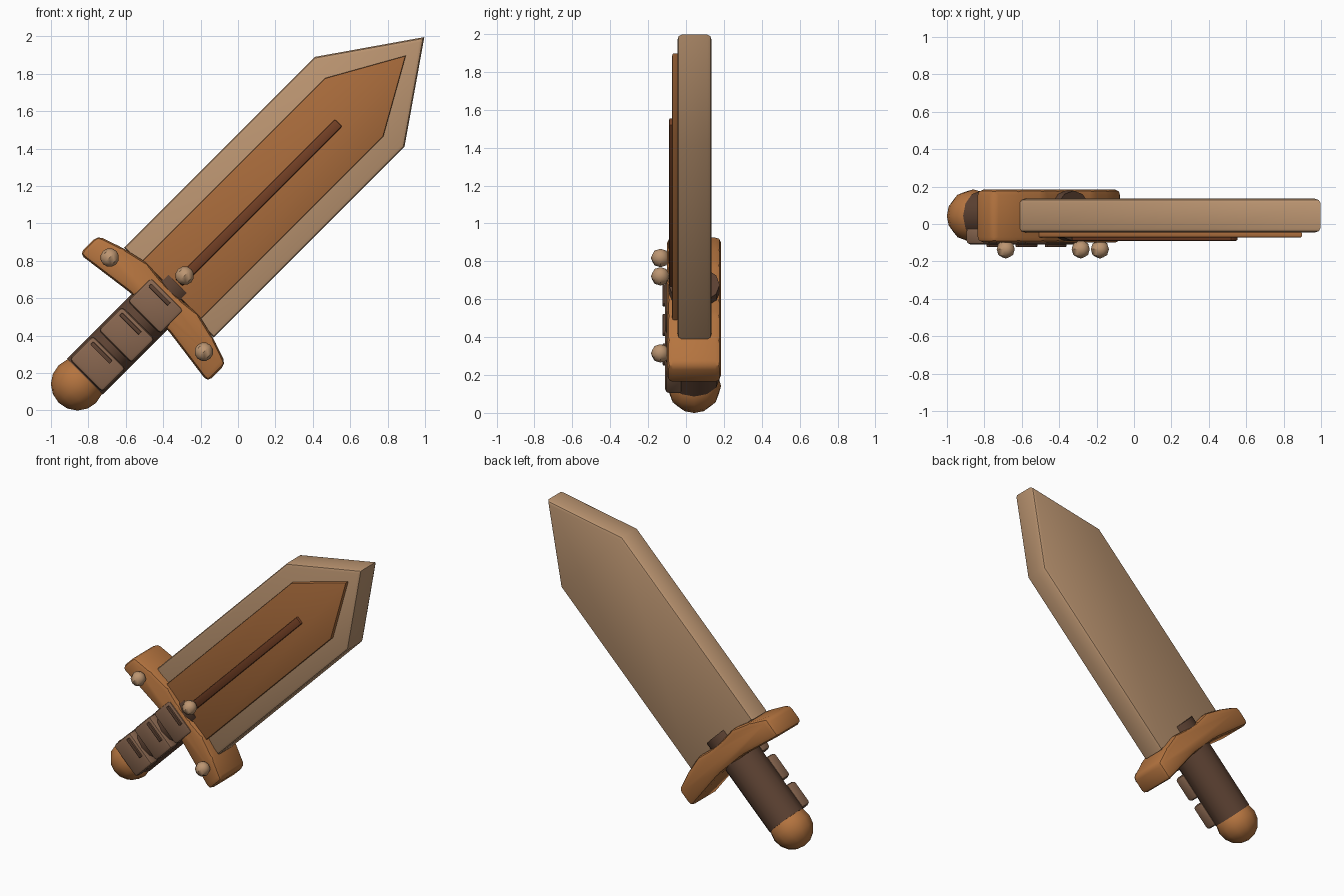
import bpy, bmesh, math
from mathutils import Matrix, Vector

if "Cube" in bpy.data.objects:
    bpy.data.objects.remove(bpy.data.objects["Cube"])

# Local frame: x runs along the sword, y is depth, z runs across; tilted 45 degrees
POSE = Matrix.Translation((-0.5, 0, 0.5)) @ Matrix.Rotation(math.radians(-45), 4, 'Y')
MID = 0.043


def mat(name, r, g, b):
    m = bpy.data.materials.new(name)
    m.diffuse_color = (r, g, b, 1)
    m.use_nodes = True
    m.node_tree.nodes["Principled BSDF"].inputs["Base Color"].default_value = m.diffuse_color
    return m


PALE = mat("pale_wood", 0.50, 0.30, 0.165)
ORANGE = mat("orange_wood", 0.40, 0.15, 0.045)
GUARD = mat("guard_wood", 0.46, 0.175, 0.05)
DARK = mat("dark_wood", 0.11, 0.055, 0.033)
WRAP = mat("wrap_leather", 0.25, 0.135, 0.08)
RED = mat("red_wood", 0.17, 0.05, 0.018)


def finish(name, bm, material):
    bmesh.ops.recalc_face_normals(bm, faces=bm.faces[:])
    me = bpy.data.meshes.new(name)
    bm.to_mesh(me)
    bm.free()
    me.materials.append(material)
    ob = bpy.data.objects.new(name, me)
    bpy.context.collection.objects.link(ob)
    ob.matrix_world = POSE
    bpy.ops.object.select_all(action='DESELECT')
    ob.select_set(True)
    bpy.context.view_layer.objects.active = ob
    bpy.ops.object.shade_smooth_by_angle(angle=math.radians(35))
    return ob


def prism(name, half, y0, y1, material, bevel=0.0, rim_only=True, segments=2):
    """Extrude a profile, given as its z >= 0 half, mirrored across the sword axis."""
    pts = half + [(x, -z) for x, z in reversed(half) if z > 0]
    bm = bmesh.new()
    face = bm.faces.new([bm.verts.new((x, y0, z)) for x, z in pts])
    ext = bmesh.ops.extrude_face_region(bm, geom=[face])
    for v in ext['geom']:
        if isinstance(v, bmesh.types.BMVert):
            v.co.y = y1
    if bevel:
        edges = [e for e in bm.edges
                 if not rim_only or abs(e.verts[0].co.y - e.verts[1].co.y) < 1e-5]
        bmesh.ops.bevel(bm, geom=edges, offset=bevel, segments=segments,
                        profile=0.5, affect='EDGES', clamp_overlap=True)
    return finish(name, bm, material)


def box(name, x0, x1, y0, y1, z0, z1, material, bevel):
    bm = bmesh.new()
    bmesh.ops.create_cube(bm, size=1)
    for v in bm.verts:
        v.co = Vector(((x0 + x1) / 2 + v.co.x * (x1 - x0),
                       (y0 + y1) / 2 + v.co.y * (y1 - y0),
                       (z0 + z1) / 2 + v.co.z * (z1 - z0)))
    bmesh.ops.bevel(bm, geom=bm.edges[:], offset=bevel, segments=2,
                    profile=0.5, affect='EDGES')
    return finish(name, bm, material)


def ball(name, x, y, z, r, u, v, material):
    bm = bmesh.new()
    bmesh.ops.create_uvsphere(bm, u_segments=u, v_segments=v, radius=r,
                              matrix=Matrix.Translation((x, y, z)) @ Matrix.Rotation(math.pi / 2, 4, 'Y'))
    return finish(name, bm, material)


# Blade, raised panel and centre ridge
prism("blade", [(0.184, 0.34), (1.626, 0.34), (2.116, 0)], -0.045, 0.135, PALE, 0.022)
prism("blade_panel", [(0.206, 0.22), (1.586, 0.22), (1.976, 0)], -0.073, -0.04, ORANGE, 0.008)
box("blade_ridge", 0.26, 1.468, -0.09, -0.055, -0.027, 0.027, RED, 0.008)

# Swept crossguard
prism("crossguard", [(0.0, 0.0), (0.04, 0.13), (-0.008, 0.485), (0.13, 0.485),
                     (0.18, 0.34), (0.215, 0.19), (0.2, 0.06)][1:], -0.1, 0.185, GUARD, 0.03, False)

# Grip core running through the guard
bm = bmesh.new()
bmesh.ops.create_cone(bm, cap_ends=True, segments=12, radius1=0.135, radius2=0.135, depth=0.7,
                      matrix=Matrix.Translation((-0.1, MID, 0)) @ Matrix.Rotation(math.pi / 2, 4, 'Y'))
finish("grip", bm, DARK)

# Wrap pads with a groove strip on each
for i in range(3):
    c = -0.355 + 0.22 * i
    box(f"wrap_pad_{i + 1}", c - 0.09, c + 0.09, -0.11, -0.02, -0.125, 0.125, WRAP, 0.02)
    box(f"wrap_groove_{i + 1}", c + 0.045, c + 0.068, -0.123, -0.1, -0.045, 0.1, DARK, 0.004)

# Pommel and studs
ball("pommel", -0.507, MID, 0, 0.142, 12, 8, GUARD)
for i, (x, z) in enumerate([(0.093, 0.356), (0.308, 0.004), (0.093, -0.356)]):
    ball(f"stud_{i + 1}", x, -0.135, z, 0.05, 8, 6, PALE)
